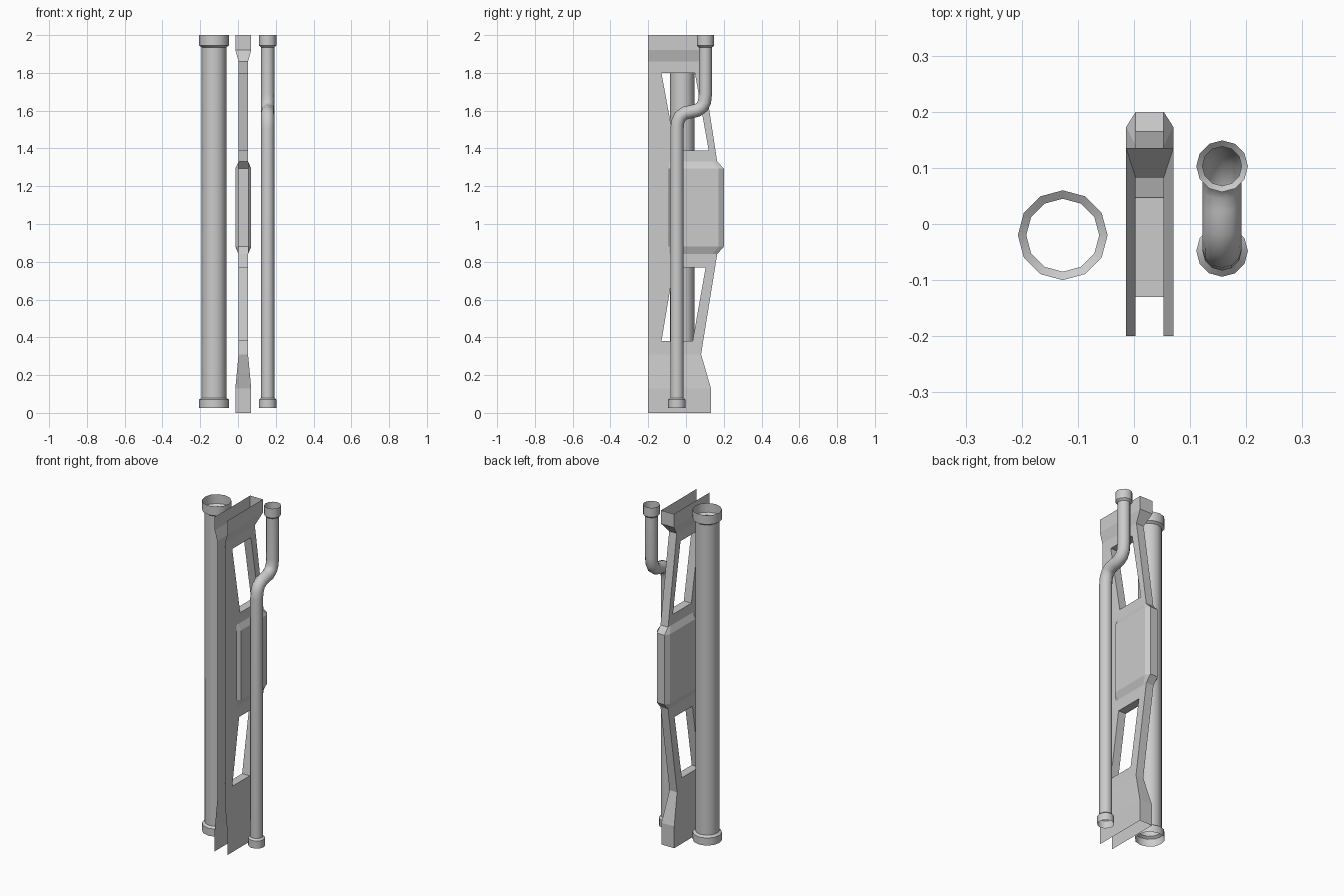
import bpy, bmesh, math

cube = bpy.data.objects.get("Cube")
if cube:
    bpy.data.objects.remove(cube, do_unlink=True)

GREY = (0.6, 0.6, 0.6, 1.0)
grey = bpy.data.materials.new("plain grey")
grey.use_nodes = True
grey.diffuse_color = GREY
grey.node_tree.nodes["Principled BSDF"].inputs["Base Color"].default_value = GREY


def finish(bm, name, smooth):
    bmesh.ops.recalc_face_normals(bm, faces=bm.faces)
    mesh = bpy.data.meshes.new(name)
    bm.to_mesh(mesh)
    bm.free()
    mesh.materials.append(grey)
    obj = bpy.data.objects.new(name, mesh)
    bpy.context.collection.objects.link(obj)
    if smooth:
        bpy.ops.object.select_all(action='DESELECT')
        bpy.context.view_layer.objects.active = obj
        obj.select_set(True)
        bpy.ops.object.shade_smooth_by_angle(angle=math.radians(40))
    return obj


def pipe(name, x, path, sides=12):
    """Open tube swept along (y, z, radius) points in the plane at x."""
    bm = bmesh.new()
    rings = []
    for i, (y, z, r) in enumerate(path):
        before, after = path[max(i - 1, 0)], path[min(i + 1, len(path) - 1)]
        dy, dz = after[0] - before[0], after[1] - before[1]
        length = math.hypot(dy, dz)
        ny, nz = dz / length, -dy / length
        ring = []
        for k in range(sides):
            a = 2 * math.pi * k / sides
            s = r * math.sin(a)
            ring.append(bm.verts.new((x + r * math.cos(a), y + s * ny, z + s * nz)))
        rings.append(ring)
    for low, high in zip(rings, rings[1:]):
        for k in range(sides):
            n = (k + 1) % sides
            bm.faces.new((low[k], low[n], high[n], high[k]))
    return finish(bm, name, True)


def collared(bottom_y, top_y, r, collar, bend=()):
    """Path with a flared collar at each end."""
    return ([(bottom_y, 0.025, collar), (bottom_y, 0.07, collar), (bottom_y, 0.08, r)]
            + [(y, z, r) for y, z in bend]
            + [(top_y, 1.935, r), (top_y, 1.945, collar), (top_y, 2.0, collar)])


# Straight wide pipe and narrow pipe with an offset bend
pipe("wide_pipe", -0.127, collared(-0.02, -0.02, 0.065, 0.08))
bend = [(-0.048, 1.5), (-0.044, 1.54), (-0.03, 1.57), (-0.005, 1.588), (0.03, 1.595),
        (0.06, 1.602), (0.085, 1.62), (0.098, 1.645), (0.103, 1.69)]
pipe("bent_pipe", 0.157, collared(-0.048, 0.103, 0.035, 0.046, bend))

# Bracket: folded sheet, open at the front, top and bottom
WIDE, SLIM, CX, FRONT = 0.042, 0.025, 0.028, -0.2
# height, edge half width, panel half width, then depths from front to back
rows = [
    (0.0, WIDE, WIDE, -0.13, -0.05, 0.035, 0.132),
    (0.13, WIDE, WIDE, -0.13, -0.05, 0.035, 0.132),
    (0.31, SLIM, SLIM, -0.13, -0.05, 0.035, 0.08),
    (0.38, SLIM, SLIM, -0.13, -0.05, 0.035, 0.091),
    (0.77, SLIM, SLIM, -0.065, 0.0, 0.104, 0.154),
    (0.84, SLIM, SLIM, -0.09, -0.07, 0.14, 0.165),
    (0.88, SLIM, WIDE, -0.09, -0.073, 0.173, 0.2),
    (1.295, SLIM, WIDE, -0.09, -0.073, 0.173, 0.2),
    (1.33, SLIM, SLIM, -0.09, -0.07, 0.14, 0.165),
    (1.39, SLIM, SLIM, -0.055, 0.0, 0.12, 0.156),
    (1.8, SLIM, SLIM, -0.13, -0.05, 0.047, 0.093),
    (1.86, SLIM, SLIM, -0.13, -0.05, 0.047, 0.083),
    (1.92, WIDE, WIDE, -0.13, -0.05, 0.047, 0.135),
    (2.0, WIDE, WIDE, -0.13, -0.05, 0.047, 0.135),
]
window_rows = (3, 9)

bm = bmesh.new()
sheets = {}
for side in (-1, 1):
    sheets[side] = []
    for z, edge, panel, *depths in rows:
        halves = (edge, edge, panel, panel, edge)
        sheets[side].append([bm.verts.new((CX + side * h, y, z))
                             for h, y in zip(halves, [FRONT] + depths)])
left, right = sheets[1], sheets[-1]

for i in range(len(rows) - 1):
    # side sheets, leaving the windows open
    for sheet in (left, right):
        for j in range(4):
            if i in window_rows and j in (1, 2):
                continue
            bm.faces.new((sheet[i][j], sheet[i][j + 1], sheet[i + 1][j + 1], sheet[i + 1][j]))
    # back wall, and the front and back walls of each window
    for j in ((1, 3, 4) if i in window_rows else (4,)):
        bm.faces.new((left[i][j], right[i][j], right[i + 1][j], left[i + 1][j]))
    # window sills and heads
    if i in window_rows:
        for k in (i, i + 1):
            for j in (1, 2):
                bm.faces.new((left[k][j], left[k][j + 1], right[k][j + 1], right[k][j]))
finish(bm, "bracket", False)
